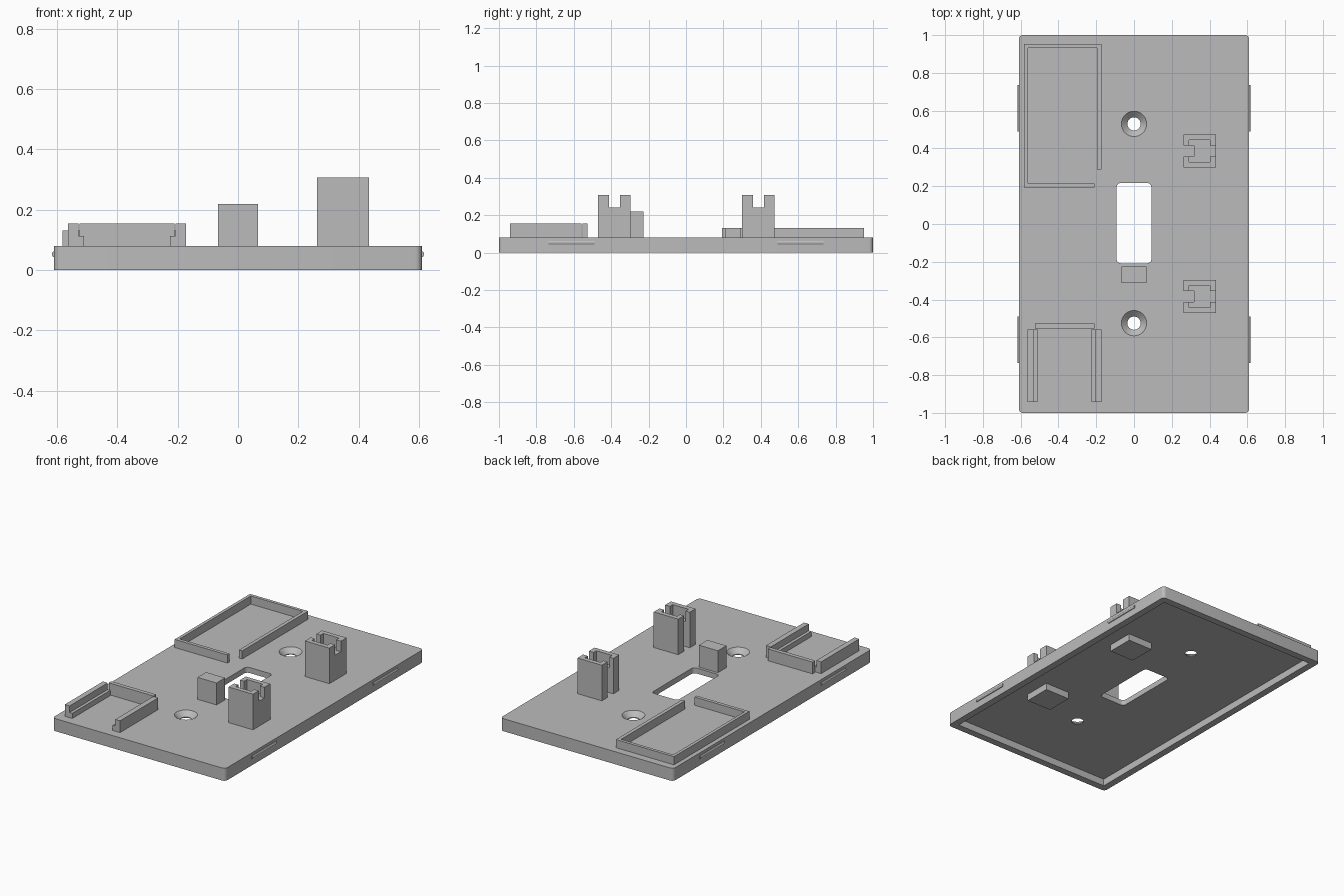
import bpy, bmesh, math

if "Cube" in bpy.data.objects:
    bpy.data.objects.remove(bpy.data.objects["Cube"], do_unlink=True)

grey = bpy.data.materials.new("matte_grey")
grey.use_nodes = True
colour = (0.5, 0.5, 0.5, 1)
grey.diffuse_color = colour
grey.node_tree.nodes["Principled BSDF"].inputs["Base Color"].default_value = colour

TOP = 0.08      # upper face of the plate
FLOOR = 0.045   # ceiling of the hollow underside


def finish(name, bm):
    bmesh.ops.recalc_face_normals(bm, faces=bm.faces[:])
    mesh = bpy.data.meshes.new(name)
    bm.to_mesh(mesh)
    bm.free()
    mesh.materials.append(grey)
    obj = bpy.data.objects.new(name, mesh)
    bpy.context.collection.objects.link(obj)
    return obj


def prism(name, points, axis, lo, hi):
    """Extrude a closed profile along the y or z axis."""
    bm = bmesh.new()
    place = (lambda a, b, t: (a, t, b)) if axis == "y" else (lambda a, b, t: (a, b, t))
    face = bm.faces.new([bm.verts.new(place(a, b, lo)) for a, b in points])
    new = bmesh.ops.extrude_face_region(bm, geom=[face])["geom"]
    verts = [v for v in new if isinstance(v, bmesh.types.BMVert)]
    bmesh.ops.translate(bm, verts=verts, vec=place(0, 0, hi - lo))
    return finish(name, bm)


def box(name, x0, x1, y0, y1, z0, z1):
    return prism(name, [(x0, y0), (x1, y0), (x1, y1), (x0, y1)], "z", z0, z1)


def rounded_box(name, x0, x1, y0, y1, z0, z1, r):
    points = []
    corners = [(x1 - r, y1 - r), (x0 + r, y1 - r), (x0 + r, y0 + r), (x1 - r, y0 + r)]
    for quarter, (cx, cy) in enumerate(corners):
        for step in range(6):
            a = math.pi / 2 * (quarter + step / 5)
            points.append((cx + r * math.cos(a), cy + r * math.sin(a)))
    return prism(name, points, "z", z0, z1)


def cone(name, y, z0, z1, r0, r1):
    bm = bmesh.new()
    bmesh.ops.create_cone(bm, cap_ends=True, segments=40, radius1=r0, radius2=r1, depth=z1 - z0)
    bmesh.ops.translate(bm, verts=bm.verts[:], vec=(0, y, (z0 + z1) / 2))
    return finish(name, bm)


def carve(obj, cutters):
    for cutter in cutters:
        mod = obj.modifiers.new("cut", "BOOLEAN")
        mod.operation, mod.solver, mod.object = "DIFFERENCE", "EXACT", cutter
    bpy.context.view_layer.update()
    graph = bpy.context.evaluated_depsgraph_get()
    mesh = bpy.data.meshes.new_from_object(obj.evaluated_get(graph))
    obj.modifiers.clear()
    obj.data = mesh
    for cutter in cutters:
        bpy.data.objects.remove(cutter, do_unlink=True)


def smooth(obj):
    bpy.ops.object.select_all(action="DESELECT")
    obj.select_set(True)
    bpy.context.view_layer.objects.active = obj
    bpy.ops.object.shade_smooth_by_angle(angle=math.radians(30))


# Hollow plate with centre window and two countersunk screw holes
plate = rounded_box("plate", -0.61, 0.61, -1, 1, 0, TOP, 0.022)
cuts = [box("cavity_cutter", -0.565, 0.565, -0.955, 0.955, -0.05, FLOOR),
        rounded_box("window_cutter", -0.092, 0.092, -0.208, 0.217, -0.1, 0.2, 0.022)]
for y in (0.53, -0.525):
    cuts.append(cone("screw_cutter", y, -0.02, 0.2, 0.035, 0.035))
    cuts.append(cone("countersink_cutter", y, FLOOR + 0.005, TOP + 0.001, 0.035, 0.068))
carve(plate, cuts)
smooth(plate)

# Snap ridges on both long sides
for side, s in (("left", 1), ("right", -1)):
    for end, y in (("back", 0.612), ("front", -0.612)):
        profile = [(s * 0.605, 0.042), (s * 0.613, 0.044), (s * 0.617, 0.05),
                   (s * 0.617, 0.056), (s * 0.613, 0.062), (s * 0.605, 0.064)]
        prism(f"snap_ridge_{side}_{end}", profile, "y", y - 0.123, y + 0.123)

# Stop block in front of the window
box("stop_block", -0.067, 0.067, -0.312, -0.226, TOP - 0.01, 0.22)

# Slotted clip posts, their bases reaching down into the hollow
for end, y in (("back", 0.387), ("front", -0.383)):
    post = box(f"clip_post_{end}", 0.262, 0.435, y - 0.087, y + 0.087, TOP, 0.307)
    carve(post, [
        box("pocket_cutter", 0.291, 0.402, y - 0.058, y + 0.058, 0.24, 0.4),
        box("slot_cutter", 0.2, 0.5, y - 0.029, y + 0.029, 0.24, 0.4),
        box("mouth_cutter", 0.2, 0.317, y - 0.029, y + 0.029, TOP - 0.02, 0.4)])
    box(f"clip_base_{end}", 0.262, 0.435, y - 0.087, y + 0.087, 0.002, FLOOR + 0.01)

# Large tray: thin wall, open at one corner
H = 0.132
box("tray_wall_back", -0.582, -0.172, 0.932, 0.952, TOP - 0.01, H)
box("tray_wall_right", -0.582, -0.562, 0.193, 0.932, TOP - 0.01, H)
box("tray_wall_left", -0.195, -0.172, 0.288, 0.932, TOP - 0.01, H)
box("tray_wall_front", -0.562, -0.21, 0.193, 0.215, TOP - 0.01, H)

# Small holder: end wall and two stepped rails
H = 0.155
box("holder_end_wall", -0.525, -0.21, -0.553, -0.527, TOP - 0.01, H)
centre = -0.368
for side, s in (("left", 1), ("right", -1)):
    profile = [(0.195, TOP - 0.01), (0.195, H), (0.161, H), (0.161, 0.113),
               (0.142, 0.113), (0.142, TOP - 0.01)]
    prism(f"holder_rail_{side}", [(centre + s * a, z) for a, z in profile], "y", -0.942, -0.558)
